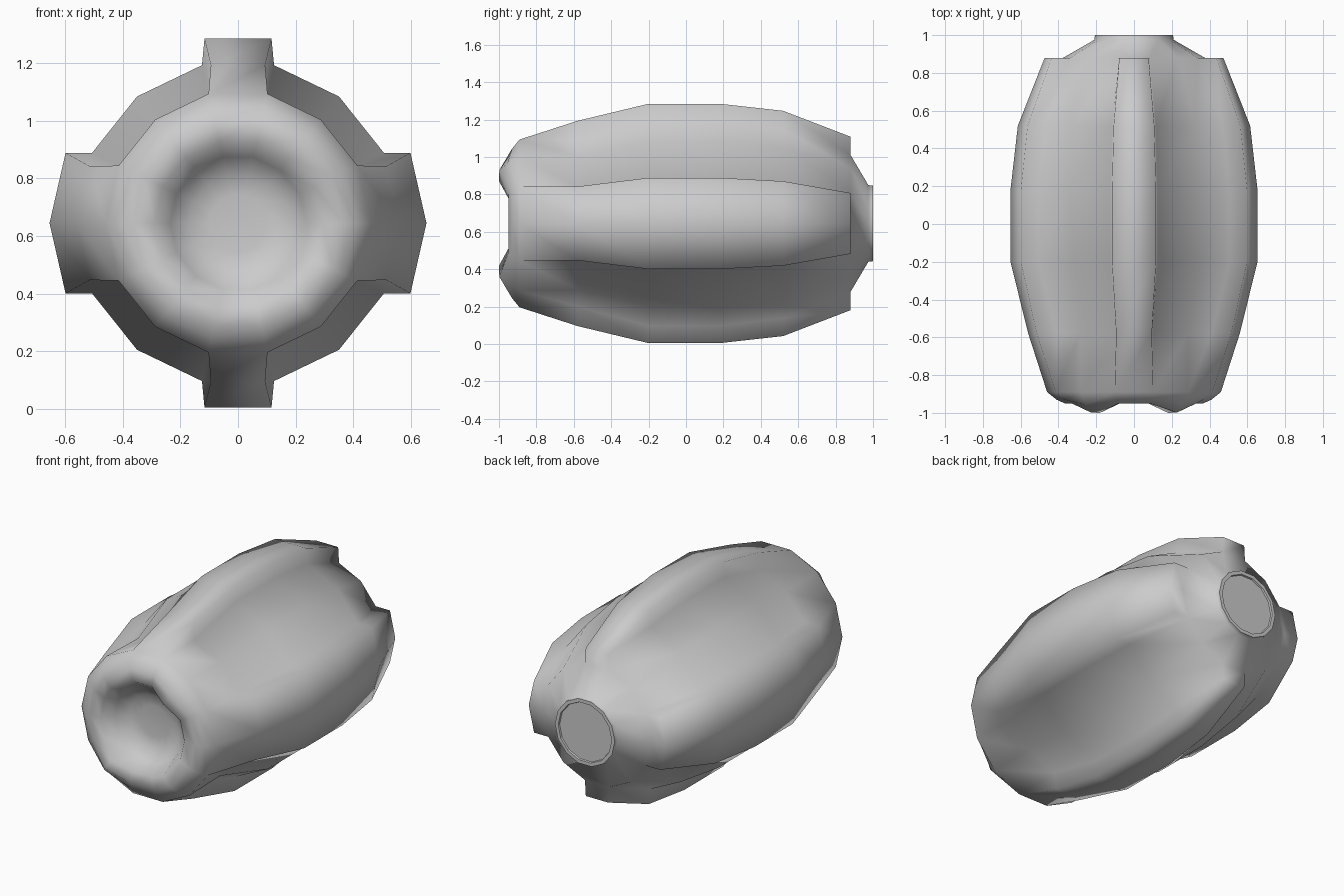
import bpy, bmesh, math

if "Cube" in bpy.data.objects:
    bpy.data.objects.remove(bpy.data.objects["Cube"])

SIDES, CENTRE_Z = 14, 0.645
# Ribs: corner indices they cover and the direction they rise in (x, z)
RIBS = [((13, 0), (0, 1)), ((2, 3, 4), (1, 0)), ((6, 7), (0, -1)), ((9, 10, 11), (-1, 0))]
DIAGONALS = (1, 5, 8, 12)


def make_material(name, value):
    mat = bpy.data.materials.new(name)
    mat.use_nodes = True
    color = (value, value, value, 1)
    mat.diffuse_color = color
    mat.node_tree.nodes["Principled BSDF"].inputs["Base Color"].default_value = color
    return mat


def section(y, radius, rib=0.0, bump=0.0):
    """Points round the pod: a 14-gon with four raised ribs."""
    points = []
    for k in range(SIDES):
        angle = (k + 0.5) * math.tau / SIDES
        x, z = radius * math.sin(angle), radius * math.cos(angle)
        base = (x, y - (bump if k in DIAGONALS else 0), z + CENTRE_Z)
        group = next((r for r in RIBS if k in r[0]), None)
        if group is None:
            points.append(base)
            continue
        covered, (dx, dz) = group
        taper = 0.93 if rib and dz else 1
        top = (x * taper + dx * rib, y, z + dz * rib + CENTRE_Z)
        if k == covered[0]:
            points += [base, top]
        elif k == covered[-1]:
            points += [top, base]
        else:
            points.append(top)
    return points


def loft(name, sections, mat):
    bm = bmesh.new()
    rings = [[bm.verts.new(p) for p in s] for s in sections]
    for a, b in zip(rings, rings[1:]):
        for i in range(len(a)):
            j = (i + 1) % len(a)
            bm.faces.new((a[i], a[j], b[j], b[i]))
    bm.faces.new(rings[0])
    bm.faces.new(rings[-1])
    bmesh.ops.remove_doubles(bm, verts=bm.verts, dist=0.0005)
    bmesh.ops.dissolve_degenerate(bm, edges=bm.edges, dist=0.0005)
    bmesh.ops.recalc_face_normals(bm, faces=bm.faces)
    for f in bm.faces:
        f.smooth = True
    # Crisp rear nozzle cap
    for e in bm.edges:
        if min(v.co.y for v in e.verts) > 0.98:
            e.smooth = False
    mesh = bpy.data.meshes.new(name)
    bm.to_mesh(mesh)
    bm.free()
    obj = bpy.data.objects.new(name, mesh)
    bpy.context.collection.objects.link(obj)
    mesh.materials.append(mat)
    return obj


grey = make_material("plain grey", 0.6)

loft("ribbed_pod", [
    # Recessed mouth
    section(-0.82, 0.10),
    section(-0.83, 0.17),
    section(-0.88, 0.235),
    # Wavy lip
    section(-0.945, 0.29, bump=0.055),
    section(-0.95, 0.365, bump=0.048),
    section(-0.93, 0.41, bump=0.025),
    section(-0.89, 0.46),
    # Body with ribs
    section(-0.58, 0.455, 0.105),
    section(-0.2, 0.562, 0.092),
    section(0.18, 0.562, 0.092),
    section(0.52, 0.52, 0.095),
    section(0.88, 0.375, 0.098),
    # Rib ends and tail cone
    section(0.88, 0.375),
    section(0.975, 0.21),
    # Nozzle rim and cap
    section(1.0, 0.207),
    section(1.0, 0.185),
    section(0.99, 0.182),
], grey)
